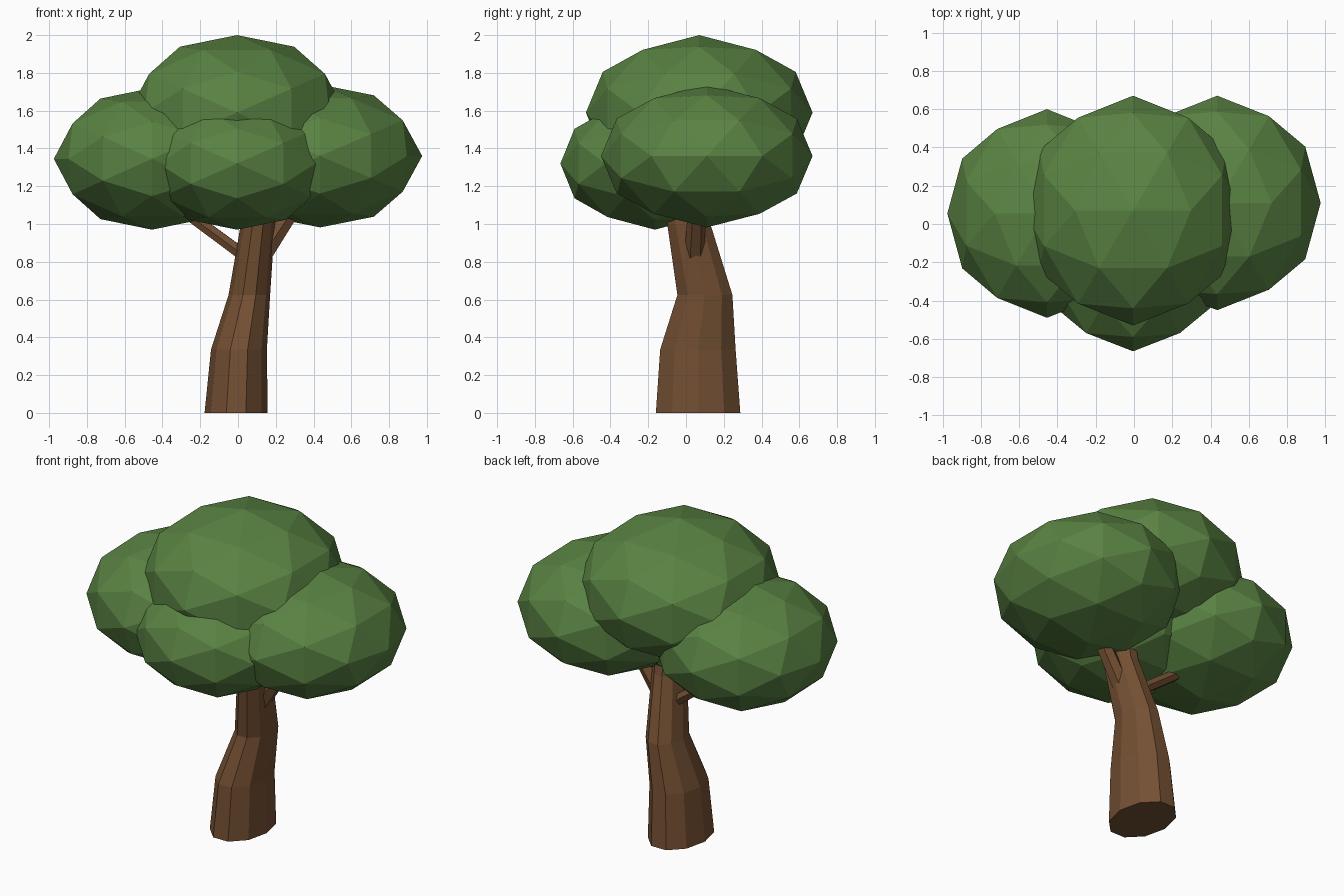
import bpy, bmesh, math
from itertools import product
from mathutils import Vector

cube = bpy.data.objects.get("Cube")
if cube:
    bpy.data.objects.remove(cube, do_unlink=True)


def make_material(name, rgb):
    mat = bpy.data.materials.new(name)
    mat.use_nodes = True
    mat.diffuse_color = (*rgb, 1)
    mat.node_tree.nodes["Principled BSDF"].inputs["Base Color"].default_value = (*rgb, 1)
    mat.roughness = 0.9
    return mat


leaf_green = make_material("leaf_green", (0.1, 0.225, 0.055))
bark_brown = make_material("bark_brown", (0.175, 0.08, 0.033))


def finish(bm, name, mat):
    bmesh.ops.recalc_face_normals(bm, faces=bm.faces)
    mesh = bpy.data.meshes.new(name)
    bm.to_mesh(mesh)
    bm.free()
    mesh.materials.append(mat)
    obj = bpy.data.objects.new(name, mesh)
    bpy.context.scene.collection.objects.link(obj)
    return obj


# Faceted ball whose axis points, golden rectangles and edge midpoints are vertices
GOLDEN = (1 + math.sqrt(5)) / 2
SEEDS = [(1, 0, 0), (GOLDEN, 1, 0), (1, GOLDEN, 1 / GOLDEN)]


def ball_directions():
    points = set()
    for seed in SEEDS:
        for signs in product((1, -1), repeat=3):
            x, y, z = Vector([a * s for a, s in zip(seed, signs)]).normalized()
            for p in ((x, y, z), (z, x, y), (y, z, x)):
                points.add(tuple(round(c, 5) + 0.0 for c in p))
    return sorted(points)


def leaf_clump(name, centre, radii):
    bm = bmesh.new()
    for d in ball_directions():
        bm.verts.new([c + r * k for c, r, k in zip(centre, radii, d)])
    bmesh.ops.convex_hull(bm, input=bm.verts)
    return finish(bm, name, leaf_green)


def loft(bm, rings):
    """Skin a list of equal vertex rings and cap both ends."""
    loops = [[bm.verts.new(p) for p in ring] for ring in rings]
    n = len(loops[0])
    for a, b in zip(loops, loops[1:]):
        for i in range(n):
            j = (i + 1) % n
            bm.faces.new((a[i], a[j], b[j], b[i]))
    bm.faces.new(loops[0][::-1])
    bm.faces.new(loops[-1])


def branch(name, start, end, r_start, r_end, sides=6):
    a, b = Vector(start), Vector(end)
    turn = (b - a).to_track_quat('Z', 'Y')
    rings = []
    for p, r in ((a, r_start), (b, r_end)):
        rings.append([p + turn @ Vector((r * math.cos(t), r * math.sin(t), 0))
                      for t in (math.tau * i / sides for i in range(sides))])
    bm = bmesh.new()
    loft(bm, rings)
    return finish(bm, name, bark_brown)


# Crown of four overlapping clumps
leaf_clump("top_leaves", (-0.005, 0.07, 1.59), (0.575, 0.6, 0.41))
leaf_clump("left_leaves", (0.435, 0.11, 1.36), (0.54, 0.56, 0.378))
leaf_clump("right_leaves", (-0.455, 0.055, 1.345), (0.52, 0.545, 0.375))
leaf_clump("front_leaves", (-0.005, -0.165, 1.32), (0.49, 0.5, 0.35))

# Bent trunk: x, y, z of each ring, then its two radii
TRUNK = [(-0.01, 0.064, 0.0, 0.167, 0.235),
         (0.005, 0.063, 0.335, 0.148, 0.21),
         (0.06, 0.1, 0.625, 0.11, 0.153),
         (0.105, 0.015, 1.0, 0.09, 0.12),
         (0.11, 0.0, 1.15, 0.085, 0.11)]
SIDES = 10
bm = bmesh.new()
loft(bm, [[(x + rx * math.cos(math.tau * i / SIDES),
            y + ry * math.sin(math.tau * i / SIDES), z) for i in range(SIDES)]
          for x, y, z, rx, ry in TRUNK])
finish(bm, "trunk", bark_brown)

# Branches reaching into the side clumps
branch("right_branch", (0.03, 0.06, 0.835), (-0.33, 0.08, 1.1), 0.036, 0.033)
branch("left_branch", (0.12, 0.045, 0.82), (0.33, 0.06, 1.14), 0.055, 0.045)
